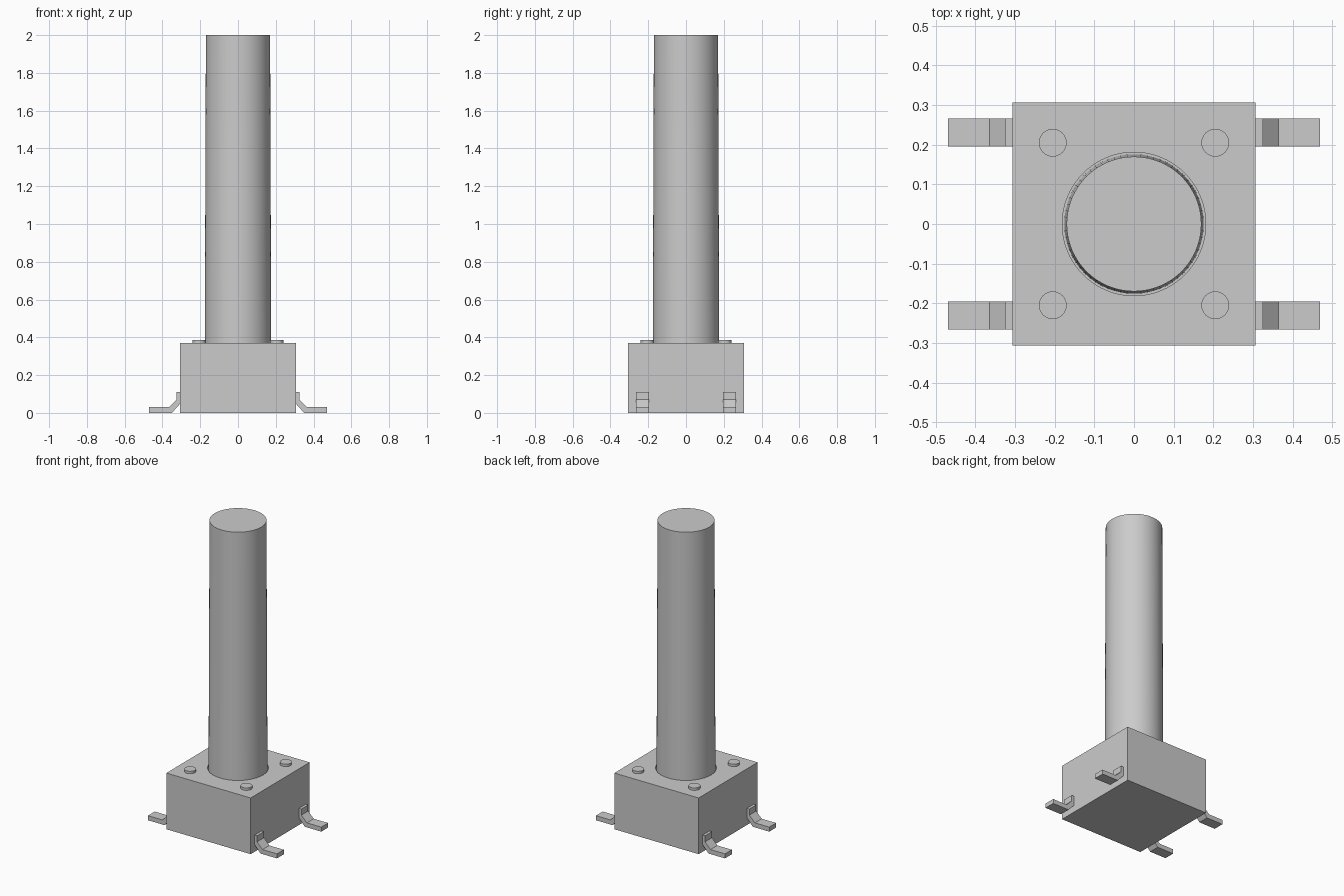
import bpy, bmesh, math

cube = bpy.data.objects.get("Cube")
if cube:
    bpy.data.objects.remove(cube, do_unlink=True)

grey = bpy.data.materials.new("plain grey")
grey.use_nodes = True
colour = (0.6, 0.6, 0.6, 1)
grey.diffuse_color = colour
grey.node_tree.nodes["Principled BSDF"].inputs["Base Color"].default_value = colour


def add_object(name, bm, smooth=False):
    bmesh.ops.recalc_face_normals(bm, faces=bm.faces)
    mesh = bpy.data.meshes.new(name)
    bm.to_mesh(mesh)
    bm.free()
    mesh.materials.append(grey)
    obj = bpy.data.objects.new(name, mesh)
    bpy.context.collection.objects.link(obj)
    if smooth:
        bpy.ops.object.select_all(action='DESELECT')
        obj.select_set(True)
        bpy.context.view_layer.objects.active = obj
        bpy.ops.object.shade_smooth_by_angle(angle=math.radians(30))
    return obj


def cylinder(name, r_bottom, r_top, z0, z1, x=0, y=0, sides=64):
    bm = bmesh.new()
    bmesh.ops.create_cone(bm, cap_ends=True, segments=sides, radius1=r_bottom,
                          radius2=r_top, depth=z1 - z0)
    bmesh.ops.translate(bm, verts=bm.verts, vec=(x, y, (z0 + z1) / 2))
    return add_object(name, bm, smooth=True)


# Square housing with a round recess for the plunger
HALF, TOP = 0.307, 0.37
bm = bmesh.new()
bmesh.ops.create_cube(bm, size=1)
bmesh.ops.scale(bm, verts=bm.verts, vec=(2 * HALF, 2 * HALF, TOP))
bmesh.ops.translate(bm, verts=bm.verts, vec=(0, 0, TOP / 2))
housing = add_object("housing", bm)

cutter = cylinder("recess_cutter", 0.181, 0.181, TOP - 0.05, TOP + 0.05)
cutter.hide_render = True
cut = housing.modifiers.new("recess", 'BOOLEAN')
cut.operation = 'DIFFERENCE'
cut.solver = 'EXACT'
cut.object = cutter
bpy.context.view_layer.objects.active = housing
bpy.ops.object.modifier_apply(modifier=cut.name)
bpy.data.objects.remove(cutter, do_unlink=True)

# Long, slightly tapered plunger
cylinder("plunger", 0.176, 0.17, TOP - 0.06, 2.0)

# Bent terminal outline in x and z, extruded along y
PROFILE = [(0.3, 0.11), (0.325, 0.11), (0.325, 0.07), (0.365, 0.03),
           (0.47, 0.03), (0.47, 0), (0.35, 0), (0.305, 0.05), (0.3, 0.05)]


def terminal(name, sx, sy):
    bm = bmesh.new()
    face = bm.faces.new([bm.verts.new((sx * x, sy * 0.195, z)) for x, z in PROFILE])
    side = bmesh.ops.extrude_face_region(bm, geom=[face])["geom"]
    moved = [v for v in side if isinstance(v, bmesh.types.BMVert)]
    bmesh.ops.translate(bm, verts=moved, vec=(0, sy * 0.071, 0))
    add_object(name, bm)


# One rivet and one terminal at every corner
for sx, x_name in ((1, "left"), (-1, "right")):
    for sy, y_name in ((-1, "front"), (1, "back")):
        cylinder(f"{y_name}_{x_name}_rivet", 0.035, 0.035, TOP - 0.01, 0.386,
                 sx * 0.205, sy * 0.205, 32)
        terminal(f"{y_name}_{x_name}_terminal", sx, sy)
